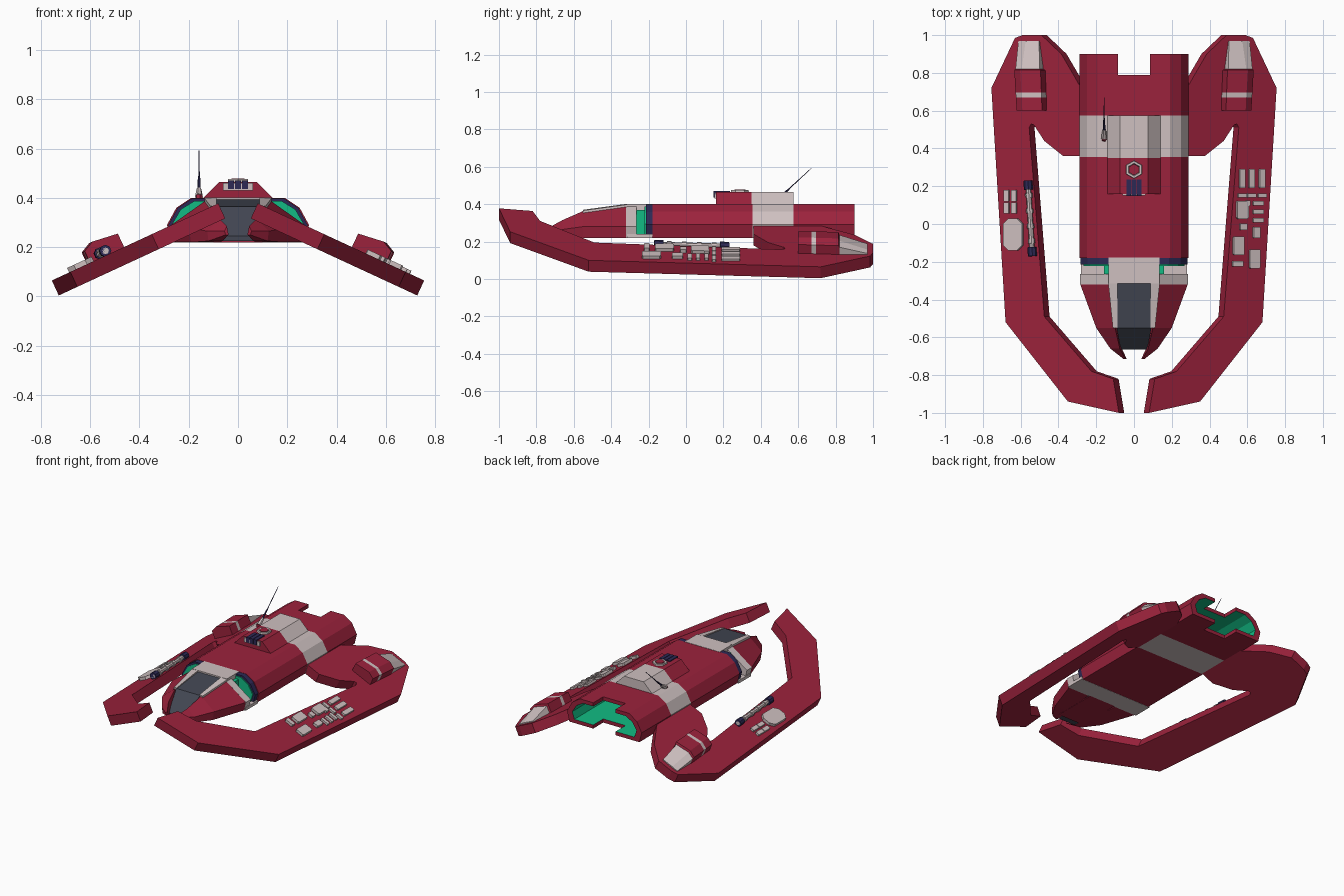
import bpy, bmesh, math
from mathutils import Vector

cube = bpy.data.objects.get("Cube")
if cube:
    bpy.data.objects.remove(cube)


def material(name, rgb):
    m = bpy.data.materials.new(name)
    m.use_nodes = True
    m.diffuse_color = (*rgb, 1)
    m.node_tree.nodes["Principled BSDF"].inputs["Base Color"].default_value = (*rgb, 1)
    return m


RED = material("crimson paint", (0.33, 0.016, 0.045))
GREY = material("warm light grey", (0.62, 0.53, 0.53))
GLASS = material("dark slate glass", (0.055, 0.062, 0.085))
BLUE = material("dark indigo", (0.026, 0.022, 0.09))
GREEN = material("interior green", (0.006, 0.50, 0.23))


def finish(name, bm, mats):
    bmesh.ops.recalc_face_normals(bm, faces=bm.faces)
    me = bpy.data.meshes.new(name)
    bm.to_mesh(me)
    bm.free()
    for m in mats:
        me.materials.append(m)
    ob = bpy.data.objects.new(name, me)
    bpy.context.collection.objects.link(ob)
    return ob


def loft(name, rings, mats, seg=None, caps=(0, 0)):
    """Skin closed rings; seg gives the material of each span, caps of each end."""
    bm = bmesh.new()
    vs = [[bm.verts.new(p) for p in r] for r in rings]
    n = len(rings[0])
    for k in range(len(vs) - 1):
        for i in range(n):
            j = (i + 1) % n
            f = bm.faces.new((vs[k][i], vs[k][j], vs[k + 1][j], vs[k + 1][i]))
            f.material_index = seg[k] if seg else 0
    for ring, c in ((vs[0], caps[0]), (vs[-1], caps[1])):
        bm.faces.new(ring).material_index = c
    return finish(name, bm, mats)


def section(half, y, sx=1, sz=1, mid=0.31):
    """Mirror a half profile of (x, z) points, top to bottom, into a full ring."""
    pts = half + [(-x, z) for x, z in reversed(half)]
    return [Vector((x * sx, y, mid + (z - mid) * sz)) for x, z in pts]


def box(name, x0, x1, y0, y1, z0, z1, mat):
    ring = [(x0, z0), (x1, z0), (x1, z1), (x0, z1)]
    return loft(name, [[Vector((x, y, z)) for x, z in ring] for y in (y0, y1)], [mat])


def rod(name, a, b, r0, r1, mat, n=6):
    d = (b - a).normalized()
    u = d.orthogonal().normalized()
    v = d.cross(u)
    ang = [math.tau * i / n for i in range(n)]
    return loft(name, [[c + r * (u * math.cos(t) + v * math.sin(t)) for t in ang]
                       for c, r in ((a, r0), (b, r1))], [mat])


def on_wing(s, x, y, h):
    """Point at height h above the sloping wing surface on side s."""
    return Vector((s * (x + 0.42 * h), y, 0.065 + 0.463 * (0.755 - x) + 0.907 * h))


def wing_prism(name, s, outline, h0, h1, mat):
    return loft(name, [[on_wing(s, x, y, h) for x, y in outline] for h in (h0, h1)], [mat])


# Main hull: open at the back with a hollow interior
HULL = [(0.19, 0.40), (0.25, 0.36), (0.288, 0.29), (0.27, 0.22)]
rings = [section(HULL, y) for y in (-0.18, 0.355, 0.575, 0.90)]
rings += [section(HULL, y, 0.86, 0.72) for y in (0.90, 0.45)]
hull = loft("hull", rings, [RED, GREY, GREEN], [0, 1, 0, 0, 2], (0, 2))

# Notch through the stern
cutter = box("notch_cutter", -0.086, 0.086, 0.79, 0.95, 0.1, 0.5, RED)
cutter.hide_render = True
mod = hull.modifiers.new("notch", 'BOOLEAN')
mod.operation = 'DIFFERENCE'
mod.object = cutter
bpy.context.view_layer.objects.active = hull
bpy.ops.object.modifier_apply(modifier=mod.name)
bpy.data.objects.remove(cutter)

# Neck between hull and nose
NOSE = [(0.13, 0.39), (0.285, 0.28), (0.27, 0.22)]
loft("neck_seal", [section(HULL, y, 0.98, 0.98) for y in (-0.215, -0.18)], [BLUE])
loft("neck_bulkhead", [section(HULL, y, 0.93, 0.86) for y in (-0.222, -0.215)], [GREEN])
loft("neck_frame", [section(NOSE, y) for y in (-0.32, -0.265)], [GREY])
box("neck_core", -0.16, 0.16, -0.27, -0.2, 0.225, 0.37, GREEN)
box("neck_floor", -0.28, 0.28, -0.315, -0.18, 0.219, 0.24, GREY)
box("neck_roof", -0.135, 0.135, -0.315, -0.178, 0.37, 0.402, GREY)

# Cockpit glass with a steep windscreen
loft("cockpit_glass", [section([(hw, top), (hw, 0.225)], y) for y, hw, top in
     ((-0.31, 0.092, 0.393), (-0.55, 0.092, 0.365), (-0.665, 0.07, 0.245))], [GLASS])
box("cockpit_floor", -0.1, 0.1, -0.62, -0.31, 0.219, 0.226, RED)

for s, side in ((1, "left"), (-1, "right")):
    # Nose cheek beside the glass
    cheeks = [(-0.318, 0.13, 0.285, 0.27, 0.39, 0.28, 0.22),
              (-0.55, 0.1, 0.20, 0.19, 0.363, 0.28, 0.22),
              (-0.66, 0.075, 0.125, 0.12, 0.315, 0.265, 0.225),
              (-0.715, 0.045, 0.055, 0.05, 0.285, 0.265, 0.25)]
    loft(side + "_nose_cheek",
         [[Vector((s * x, y, z)) for x, z in ((xi, zt), (xo, zs), (xb, zb), (xi * 0.85, zb))]
          for y, xi, xo, xb, zt, zs, zb in cheeks], [RED])
    # Pale rail along the canopy
    loft(side + "_canopy_rail",
         [[Vector((s * x, y, z)) for x, z in ((a, t), (b, t - 0.004), (b, t - 0.05), (a, t - 0.05))]
          for y, a, b, t in ((-0.315, 0.088, 0.136, 0.402), (-0.55, 0.088, 0.112, 0.37))], [GREY])

    # Swept wing with forward hooked tip
    outline = [(0.08, -1), (0.35, -0.94), (0.68, -0.52), (0.755, 0.72), (0.63, 0.985),
               (0.59, 1), (0.49, 1), (0.385, 0.9), (0.315, 0.78), (0.27, 0.7), (0.27, 0.36),
               (0.375, 0.36), (0.475, 0.44), (0.53, 0.525), (0.545, 0.53), (0.555, 0.51),
               (0.475, -0.49), (0.225, -0.78), (0.11, -0.82)]
    wing_prism(side + "_wing", s, outline, -0.067, 0, RED)

    # Engine pod with a pale band and sloping pale tail
    def pod_ring(y, a, b, k):
        prof = ((a, -0.01), (a, 0.06 * k), (b - 0.04, 0.074 * k), (b, 0.052 * k), (b, -0.01))
        return [on_wing(s, x, y, h) for x, h in prof]
    loft(side + "_pod", [pod_ring(*r) for r in (
        (0.60, 0.462, 0.6, 1), (0.67, 0.464, 0.603, 1), (0.695, 0.465, 0.605, 1),
        (0.815, 0.47, 0.612, 1), (0.82, 0.48, 0.61, 0.8), (0.97, 0.50, 0.61, 0.1))],
        [RED, GREY], [0, 1, 0, 0, 1], (0, 1))

# Dorsal housing: red front half, pale rear half
HOUSE = [(0.075, 0.465), (0.14, 0.40), (0.14, 0.38)]
loft("dorsal_housing", [section(HOUSE, y) for y in (0.16, 0.35, 0.575)],
     [RED, GREY], [0, 1], (0, 1))
box("vent_frame", -0.06, 0.06, 0.152, 0.162, 0.43, 0.46, GREY)
for i in (-1, 0, 1):
    c = i * 0.028
    box("dorsal_vent", c - 0.012, c + 0.012, 0.147, 0.235, 0.436, 0.471, BLUE)

# Hexagonal hatch ring
hexes = [[Vector((r * math.sin(math.tau * i / 6), 0.288 + r * math.cos(math.tau * i / 6), z))
          for i in range(6)] for r, z in ((0.03, 0.466), (0.048, 0.466), (0.046, 0.476),
                                          (0.034, 0.476), (0.03, 0.467))]
loft("hatch_ring", hexes[1:], [GREY])
loft("hatch_plate", [[v + Vector((0, 0, dz)) for v in hexes[0]] for dz in (0.009, 0.012)], [RED])

# Antenna leaning aft
AX = -0.158
rod("antenna_foot", Vector((AX, 0.44, 0.37)), Vector((AX, 0.455, 0.41)), 0.016, 0.014, RED)
rod("antenna_joint", Vector((AX, 0.455, 0.405)), Vector((AX, 0.50, 0.435)), 0.016, 0.01, GREY)
rod("antenna_stem", Vector((AX, 0.49, 0.43)), Vector((AX, 0.55, 0.48)), 0.007, 0.005, BLUE)
rod("antenna_whip", Vector((AX, 0.54, 0.472)), Vector((AX, 0.67, 0.592)), 0.0035, 0.0015, BLUE)


def plate(name, s, x, y, w, l, h=0.014, cut=0.2):
    """Small chamfered panel lying on the wing, centred on x, y."""
    w, l = w / 2, l / 2
    c = min(w, l) * cut
    pts = [(-w + c, -l), (w - c, -l), (w, -l + c), (w, l - c),
           (w - c, l), (-w + c, l), (-w, l - c), (-w, -l + c)]
    wing_prism(name, s, [(x + a, y + b) for a, b in pts], -0.004, h, GREY)


# Equipment panels on the left wing
for x in (0.57, 0.62, 0.675):
    plate("left_wing_strip", 1, x, 0.24, 0.03, 0.1)
    plate("left_wing_bar", 1, x, 0.15, 0.045, 0.022)
for y in (0.11, 0.065, 0.02):
    plate("left_wing_slat", 1, 0.655, y, 0.055, 0.022)
for x, y, w, l in ((0.57, 0.075, 0.06, 0.095), (0.575, -0.015, 0.035, 0.035),
                   (0.55, -0.115, 0.055, 0.1), (0.645, -0.045, 0.035, 0.06),
                   (0.635, -0.185, 0.055, 0.1), (0.545, -0.21, 0.055, 0.03),
                   (0.60, 0.11, 0.02, 0.03)):
    plate("left_wing_panel", 1, x, y, w, l, 0.018)

# Equipment on the right wing: large hatch, strips and a capped pipe
plate("right_wing_hatch", -1, 0.635, -0.055, 0.1, 0.17, 0.02, 0.55)
for x in (0.632, 0.672):
    for y in (0.085, 0.15):
        plate("right_wing_strip", -1, x, y, 0.026, 0.06)
a, b = on_wing(-1, 0.554, 0.23, 0.018), on_wing(-1, 0.53, -0.17, 0.018)
rod("right_wing_pipe", a, b, 0.014, 0.014, GREY, 8)
for name, p, q in (("rear_cap", 0, 0.12), ("front_cap", 0.88, 1)):
    rod("pipe_" + name, a.lerp(b, p), a.lerp(b, q), 0.024, 0.024, BLUE, 8)
for t in (0.2, 0.4, 0.6, 0.8):
    rod("pipe_collar", a.lerp(b, t - 0.03), a.lerp(b, t + 0.03), 0.019, 0.019, GREY, 8)
